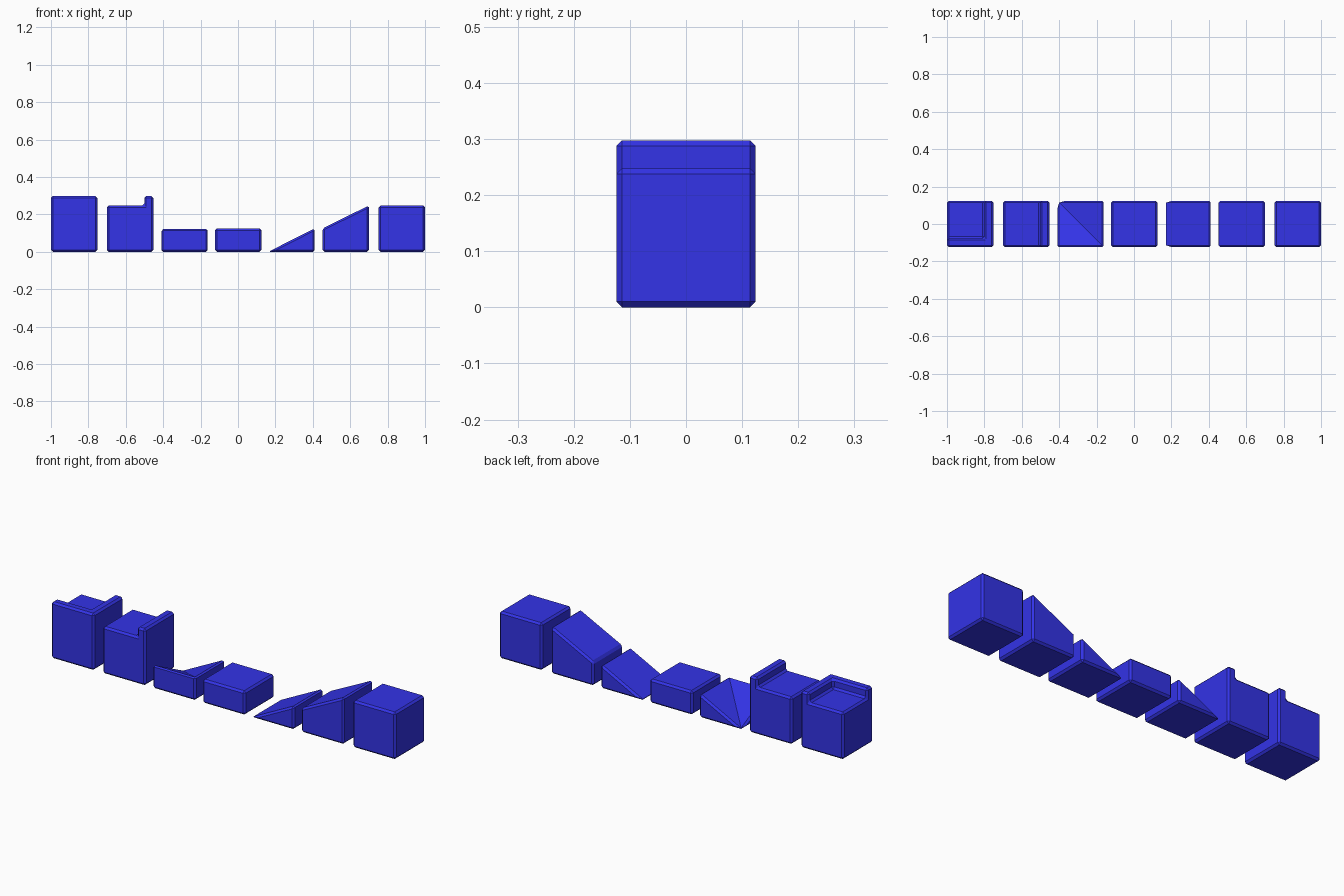
import bpy
import bmesh

if "Cube" in bpy.data.objects:
    bpy.data.objects.remove(bpy.data.objects["Cube"], do_unlink=True)

HALF = 0.124      # half the footprint of every block
LOW = 0.125       # half-height block
FULL = 0.2475     # full-height block
RIM = 0.2975      # top of the raised lip
WALL = HALF - 0.048   # inner face of the lip
CHAMFER = 0.01

# One blue for the whole set
blue = bpy.data.materials.new("blue")
blue.use_nodes = True
blue.diffuse_color = (0.033, 0.033, 0.8, 1)
blue.node_tree.nodes["Principled BSDF"].inputs["Base Color"].default_value = blue.diffuse_color


def finish(name, bm, x, keep_sharp=()):
    """Chamfer the block's edges and place it in the row."""
    bmesh.ops.recalc_face_normals(bm, faces=bm.faces[:])
    edges = [e for e in bm.edges if e not in keep_sharp]
    bmesh.ops.bevel(bm, geom=edges, offset=CHAMFER, offset_type='OFFSET',
                    segments=1, affect='EDGES', clamp_overlap=True)
    bmesh.ops.recalc_face_normals(bm, faces=bm.faces[:])
    mesh = bpy.data.meshes.new(name)
    bm.to_mesh(mesh)
    bm.free()
    mesh.materials.append(blue)
    block = bpy.data.objects.new(name, mesh)
    block.location.x = x
    bpy.context.collection.objects.link(block)
    return block


def prism(name, x, top):
    """Block with a flat base, its side profile extruded from front to back."""
    bm = bmesh.new()
    outline = [(-HALF, 0), (HALF, 0)] + top
    front = [bm.verts.new((px, -HALF, pz)) for px, pz in outline]
    back = [bm.verts.new((px, HALF, pz)) for px, pz in outline]
    bm.faces.new(front)
    bm.faces.new(back[::-1])
    for i in range(len(outline)):
        j = (i + 1) % len(outline)
        bm.faces.new((front[i], back[i], back[j], front[j]))
    return finish(name, bm, x)


def corner_ramp(name, x):
    """Two ramps meeting in a valley that falls to the back right corner."""
    bm = bmesh.new()
    corners = [(-HALF, -HALF), (HALF, -HALF), (HALF, HALF), (-HALF, HALF)]
    a, b, c, low = [bm.verts.new((px, py, 0)) for px, py in corners]
    ta, tb, tc = [bm.verts.new((px, py, LOW)) for px, py in corners[:3]]
    for face in ((a, b, c, low), (a, b, tb, ta), (b, c, tc, tb),
                 (a, ta, low), (c, low, tc), (ta, tb, low), (tb, tc, low)):
        bm.faces.new(face)
    return finish(name, bm, x, [bm.edges.get((tb, low))])


def corner_lip(name, x):
    """Full block with a raised lip along its front and inner sides."""
    bm = bmesh.new()
    square = [(-HALF, -HALF), (HALF, -HALF), (HALF, HALF), (-HALF, HALF)]
    inner = [(WALL, HALF), (WALL, -WALL), (-HALF, -WALL)]
    a, b, c, d = [bm.verts.new((px, py, 0)) for px, py in square]
    ta, tb, tc, td, te, tf = [bm.verts.new((px, py, RIM)) for px, py in square[:3] + inner]
    fd, fe, ff, fg = [bm.verts.new((px, py, FULL)) for px, py in inner + square[3:]]
    for face in ((a, b, c, d), (ta, tb, tc, td, te, tf), (fd, fe, ff, fg),
                 (td, te, fe, fd), (te, tf, ff, fe),
                 (a, b, tb, ta), (b, c, tc, tb),
                 (c, d, fg, fd, td, tc), (d, a, ta, tf, ff, fg)):
        bm.faces.new(face)
    return finish(name, bm, x)


# The row, from the model's right to its left
corner_lip("corner_lip_block", -0.876)
prism("side_lip_block", -0.577,
      [(HALF, RIM), (WALL, RIM), (WALL, FULL), (-HALF, FULL)])
corner_ramp("corner_ramp_block", -0.286)
prism("half_block", 0.002, [(HALF, LOW), (-HALF, LOW)])
prism("low_ramp_block", 0.286, [(HALF, LOW)])
prism("high_ramp_block", 0.576, [(HALF, FULL), (-HALF, LOW)])
prism("full_block", 0.876, [(HALF, FULL), (-HALF, FULL)])
